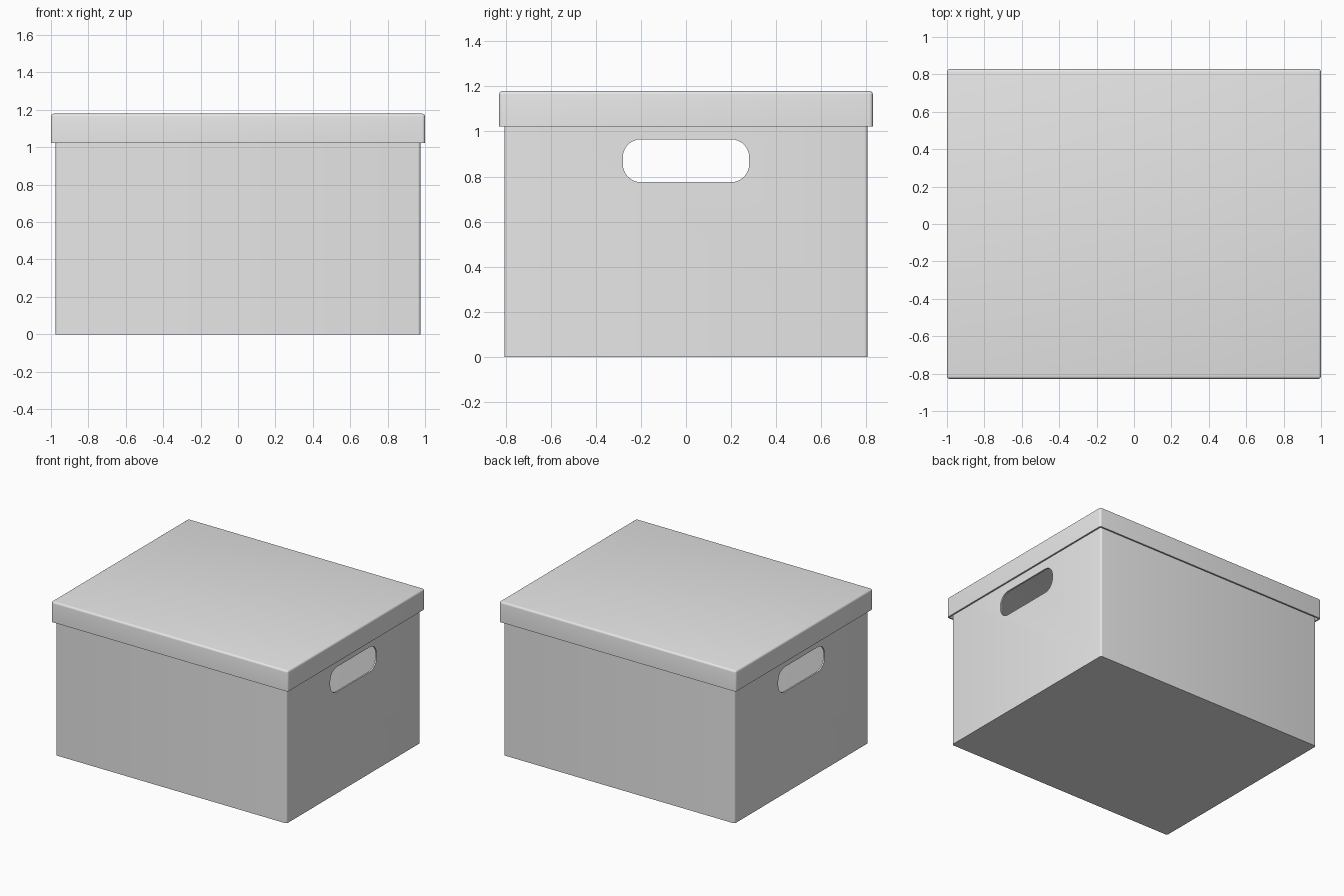
import bpy
import bmesh
import math

if "Cube" in bpy.data.objects:
    bpy.data.objects.remove(bpy.data.objects["Cube"], do_unlink=True)

grey = bpy.data.materials.new("plain grey")
grey.use_nodes = True
grey.diffuse_color = (0.8, 0.8, 0.8, 1)
grey.node_tree.nodes["Principled BSDF"].inputs["Base Color"].default_value = (0.8, 0.8, 0.8, 1)


def block(name, size, bottom, open_side=0, radius=0.0, axes="z", segments=4):
    """Box with rounded edges along the given axes; open_side +1/-1 removes top/bottom."""
    bm = bmesh.new()
    bmesh.ops.create_cube(bm, size=1)
    for v in bm.verts:
        v.co.x *= size[0]
        v.co.y *= size[1]
        v.co.z = v.co.z * size[2] + bottom + size[2] / 2
    if open_side:
        gone = [f for f in bm.faces if f.normal.z * open_side > 0.5]
        bmesh.ops.delete(bm, geom=gone, context="FACES")

    def along(edge):
        d = edge.verts[1].co - edge.verts[0].co
        return "xyz"[max(range(3), key=lambda i: abs(d[i]))]

    edges = [e for e in bm.edges if along(e) in axes and not e.is_boundary]
    bmesh.ops.bevel(bm, geom=edges, offset=radius, segments=segments,
                    profile=0.5, affect="EDGES")
    bmesh.ops.recalc_face_normals(bm, faces=bm.faces)
    if open_side:
        # An open shell must face away from its closed panel
        panel = max(bm.faces, key=lambda f: f.calc_area())
        cap = [f for f in bm.faces if abs(f.normal.z) > 0.99]
        panel = max(cap, key=lambda f: f.calc_area())
        if panel.normal.z * open_side > 0:
            bmesh.ops.reverse_faces(bm, faces=bm.faces)
    mesh = bpy.data.meshes.new(name)
    bm.to_mesh(mesh)
    bm.free()
    mesh.materials.append(grey)
    obj = bpy.data.objects.new(name, mesh)
    bpy.context.collection.objects.link(obj)
    return obj


def activate(obj):
    bpy.ops.object.select_all(action="DESELECT")
    obj.select_set(True)
    bpy.context.view_layer.objects.active = obj


def thicken(obj, thickness):
    mod = obj.modifiers.new("wall thickness", "SOLIDIFY")
    mod.thickness = thickness
    mod.offset = -1
    mod.use_even_offset = True
    activate(obj)
    bpy.ops.object.modifier_apply(modifier=mod.name)


# Open box with softly rounded upright corners
body = block("box_body", (1.95, 1.61, 1.16), 0, open_side=1, radius=0.014)
thicken(body, 0.012)

# Handle slots through both end walls
cutter = block("handle_cutter", (2.4, 0.56, 0.19), 0.775, radius=0.08, axes="x", segments=8)
cutter.hide_render = True
slot = body.modifiers.new("handle slots", "BOOLEAN")
slot.operation = "DIFFERENCE"
slot.solver = "EXACT"
slot.object = cutter
activate(body)
bpy.ops.object.modifier_apply(modifier=slot.name)
bpy.data.objects.remove(cutter, do_unlink=True)

# Shallow lid that overlaps the box rim
lid = block("box_lid", (2.0, 1.656, 0.157), 1.022, open_side=-1, radius=0.015, axes="xyz")
thicken(lid, 0.012)

for part in (body, lid):
    activate(part)
    bpy.ops.object.shade_smooth_by_angle(angle=math.radians(35))
